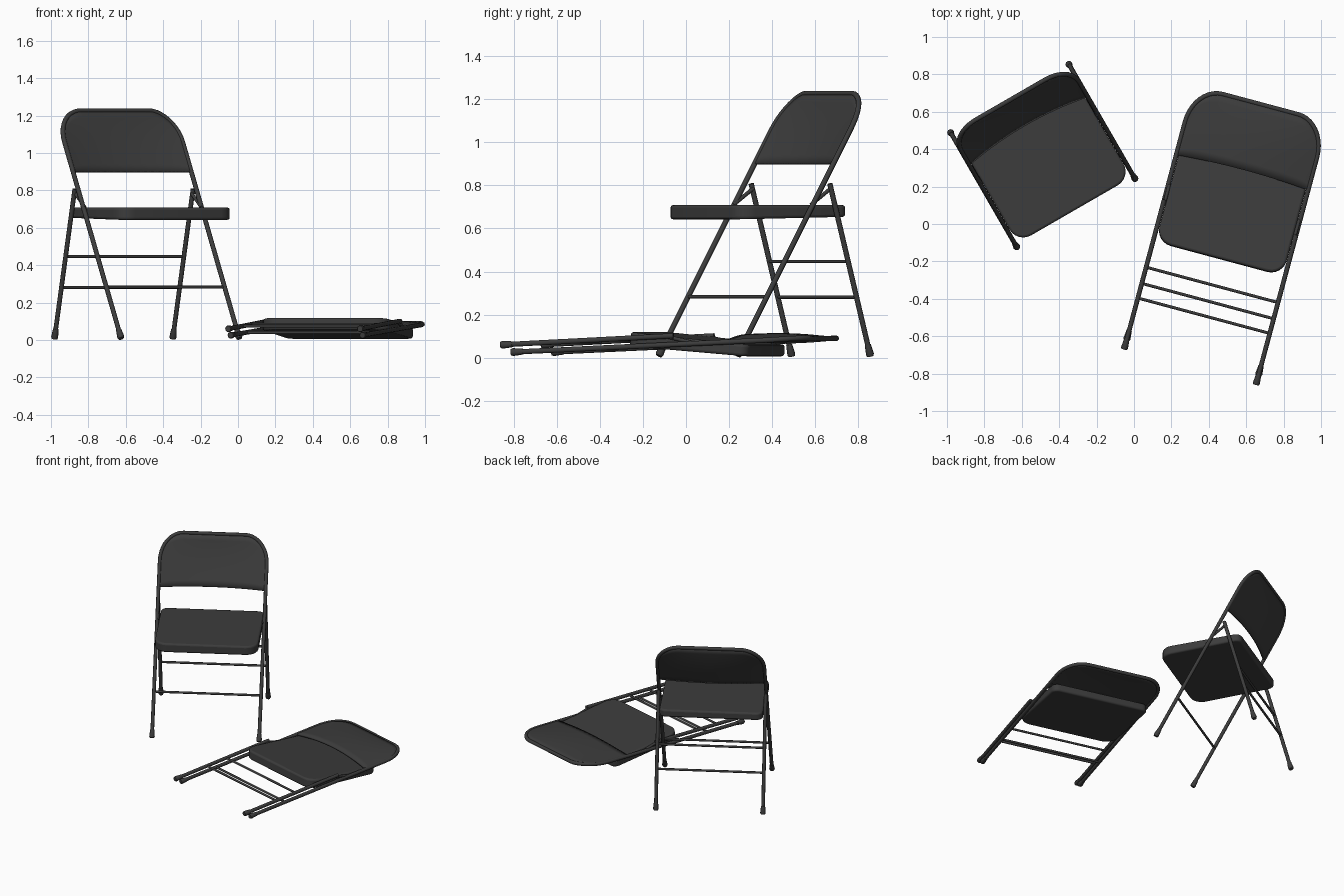
import bpy
import bmesh
from math import sin, cos, pi, radians
from mathutils import Matrix, Vector

if "Cube" in bpy.data.objects:
    bpy.data.objects.remove(bpy.data.objects["Cube"])

GREY = (0.045, 0.045, 0.045, 1)
paint = bpy.data.materials.new("charcoal_paint")
paint.use_nodes = True
paint.diffuse_color = GREY
paint.node_tree.nodes["Principled BSDF"].inputs["Base Color"].default_value = GREY

HALF = 0.365            # half spacing of the side tubes
LENGTH = 1.4            # main frame length from foot to top
LOWER = 1.022           # lower edge of the backrest
CORNER_X, CORNER_S = 0.155, 0.195
BOW = 0.03              # backward bow of the backrest's lower edge
TUBE = 0.0125


def add(name, data, matrix):
    ob = bpy.data.objects.new(name, data)
    bpy.context.scene.collection.objects.link(ob)
    ob.matrix_world = matrix
    data.materials.append(paint)
    return ob


def tube(name, points, radius, matrix, radii=None):
    """Round tube along a path; radii optionally scales each point."""
    cu = bpy.data.curves.new(name, "CURVE")
    cu.dimensions = "3D"
    cu.bevel_depth = radius
    cu.bevel_resolution = 3
    cu.use_fill_caps = True
    sp = cu.splines.new("POLY")
    sp.points.add(len(points) - 1)
    for i, p in enumerate(points):
        sp.points[i].co = (*p, 1)
        sp.points[i].radius = radii[i] if radii else 1
    sp.use_smooth = True
    return add(name, cu, matrix)


def smooth(ob):
    bpy.ops.object.select_all(action="DESELECT")
    ob.select_set(True)
    bpy.context.view_layer.objects.active = ob
    bpy.ops.object.shade_smooth_by_angle(angle=radians(35))


def bow(x, s):
    """Bow is full at the lower edge and fades to none at the straight top."""
    rise = max(0, (s - LOWER) / (LENGTH - LOWER))
    return -BOW * (1 - (x / HALF) ** 2) * (1 - rise ** 3)


def top_outline():
    """Rounded top of the backrest, from one side to the other."""
    half = []
    for i in range(11):
        a = i / 10 * pi / 2
        half.append((HALF - CORNER_X * (1 - cos(a)),
                     LENGTH - CORNER_S * (1 - sin(a))))
    flat = HALF - CORNER_X
    middle = [(flat * (1 - i / 5), LENGTH) for i in range(1, 10)]
    return half + middle + [(-x, s) for x, s in reversed(half)]


def backrest(name, matrix):
    """Bowed sheet filling the top of the frame, with a level lower edge."""
    bm = bmesh.new()
    columns = []
    rows = 8
    for x, top in top_outline():
        low = LOWER - bow(x, LOWER) * 0.577
        heights = [low + (top - low) * r / rows for r in range(rows + 1)]
        columns.append([bm.verts.new((x, s, bow(x, s))) for s in heights])
    for a, b in zip(columns, columns[1:]):
        for r in range(rows):
            bm.faces.new((a[r], a[r + 1], b[r + 1], b[r]))
    bmesh.ops.recalc_face_normals(bm, faces=bm.faces)
    me = bpy.data.meshes.new(name)
    bm.to_mesh(me)
    bm.free()
    ob = add(name, me, matrix)
    thick = ob.modifiers.new("thickness", "SOLIDIFY")
    thick.thickness = 0.014
    thick.offset = 0
    smooth(ob)


def seat(name, matrix):
    """Rounded slab, slightly deeper at the front, with softened edges."""
    bm = bmesh.new()
    half_w, half_d, half_h = 0.352, 0.292, 0.03
    top = []
    for sx, sy, start, r in ((1, 1, 0, 0.045), (-1, 1, 90, 0.045),
                             (-1, -1, 180, 0.085), (1, -1, 270, 0.085)):
        for i in range(7):
            a = radians(start + i * 15)
            top.append((sx * (half_w - r) + r * cos(a), sy * (half_d - r) + r * sin(a)))
    upper = [bm.verts.new((x, y, half_h)) for x, y in top]
    lower = [bm.verts.new((x, y, -half_h + 0.006 * y / half_d)) for x, y in top]
    bm.faces.new(upper)
    bm.faces.new(lower[::-1])
    for i in range(len(top)):
        bm.faces.new((lower[i - 1], lower[i], upper[i], upper[i - 1]))
    me = bpy.data.meshes.new(name)
    bm.to_mesh(me)
    bm.free()
    ob = add(name, me, matrix)
    edge = ob.modifiers.new("soft_edge", "BEVEL")
    edge.width = 0.012
    edge.segments = 3
    edge.limit_method = "ANGLE"
    smooth(ob)


def hinge(y, z, degrees):
    """Side-plane placement: local y runs along the part."""
    return Matrix.Translation((0, y, z)) @ Matrix.Rotation(radians(degrees), 4, "X")


def chair(label, place, main, rear, pan, link_start, link_end):
    main_m, rear_m, seat_m = (place @ hinge(*h) for h in (main, rear, pan))
    rear_len = 0.825

    # main frame: one bent tube carrying the backrest
    path = [(x, s, bow(x, s)) for x, s in top_outline()]
    tube(label + "_main_frame", [(HALF, 0, 0)] + path + [(-HALF, 0, 0)], TUBE, main_m)
    backrest(label + "_backrest", main_m)
    seat(label + "_seat", seat_m)

    # cross bars
    for part, matrix, s in (("front_bar", main_m, 0.31), ("rear_lower_bar", rear_m, 0.279),
                            ("rear_upper_bar", rear_m, 0.45)):
        tube(label + "_" + part, [(-HALF, s, 0), (HALF, s, 0)], 0.008, matrix)

    # rear legs, links, pivots and feet on both sides
    for side, x in (("left", HALF), ("right", -HALF)):
        name = label + "_" + side
        tube(name + "_rear_leg", [(x, 0, 0), (x, rear_len, 0)], TUBE, rear_m)
        xi = x * 0.985
        tube(name + "_link", [(xi, *link_start), (xi, *link_end)], 0.009, place)
        pivot = place.inverted() @ main_m @ Vector((x, 0.785, 0))
        tube(name + "_seat_pivot", [(x * 0.9, *pivot.yz), (x * 1.02, *pivot.yz)], 0.008, place)
        for part, matrix in (("front_foot", main_m), ("rear_foot", rear_m)):
            tube(name + "_" + part, [(x, -0.006, 0), (x, 0.004, 0), (x, 0.05, 0)],
                 0.019, matrix, (0.8, 1, 0.75))


# open chair
chair("open_chair",
      Matrix.Translation((-0.49, 0.37, 0)) @ Matrix.Rotation(radians(30), 4, "Z"),
      main=(-0.36, 0.014, 60), rear=(0.349, 0.012, 105.2), pan=(-0.051, 0.678, 0),
      link_start=(0.14, 0.785), link_end=(0.035, 0.71))

# folded chair lying face down
chair("folded_chair",
      Matrix.Translation((0.305, -0.745, 0)) @ Matrix.Rotation(radians(165), 4, "Z"),
      main=(-0.035, 0.026, 177.4), rear=(0.015, 0.06, 177.1), pan=(-0.87, 0.06, 184.8),
      link_start=(-0.78, 0.097), link_end=(-0.89, 0.072))
